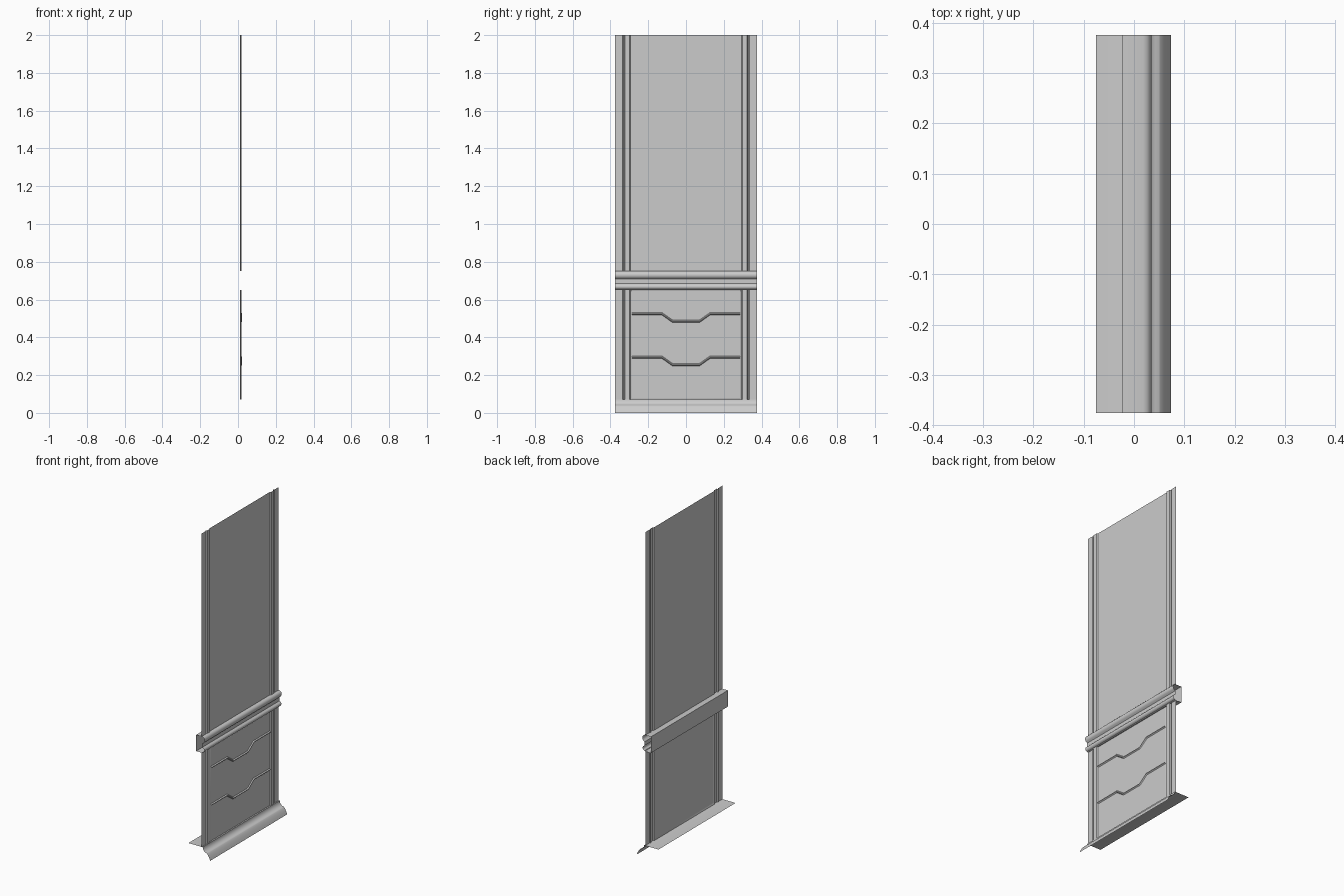
import bpy, bmesh, math

if "Cube" in bpy.data.objects:
    bpy.data.objects.remove(bpy.data.objects["Cube"])


def finish(name, bm, smooth=True):
    me = bpy.data.meshes.new(name)
    bm.to_mesh(me)
    bm.free()
    ob = bpy.data.objects.new(name, me)
    bpy.context.collection.objects.link(ob)
    if smooth:
        bpy.ops.object.select_all(action='DESELECT')
        ob.select_set(True)
        bpy.context.view_layer.objects.active = ob
        bpy.ops.object.shade_smooth_by_angle(angle=math.radians(32))
    return ob


def loft(name, a, b, closed=False):
    """Open sheet of quads between two matching rows of points."""
    bm = bmesh.new()
    va = [bm.verts.new(p) for p in a]
    vb = [bm.verts.new(p) for p in b]
    n = len(a)
    for i in range(n if closed else n - 1):
        j = (i + 1) % n
        bm.faces.new((va[i], vb[i], vb[j], va[j]))
    return finish(name, bm)


def run_y(name, prof, closed=False):
    """(x, z) profile running across the full width."""
    return loft(name, [(x, -W, z) for x, z in prof], [(x, W, z) for x, z in prof], closed)


def run_z(name, prof, z0, z1):
    """(x, y) profile running upward."""
    return loft(name, [(x, y, z1) for x, y in prof], [(x, y, z0) for x, y in prof])


def arc(cx, cz, rx, rz, a0, a1, n=6):
    return [(cx + rx * math.cos(math.radians(a0 + (a1 - a0) * i / n)),
             cz + rz * math.sin(math.radians(a0 + (a1 - a0) * i / n))) for i in range(n + 1)]


W = 0.375
BASE_TOP, RAIL_BOTTOM, RAIL_TOP, TOP = 0.07, 0.65, 0.75, 2.0

# Skirting: flat back flap, cove, and flared lower board
run_y("skirting", [(-0.075, 0.07), (0.02, 0.07)]
      + arc(0.052, 0.071, 0.030, 0.031, 180, 265)
      + [(0.052, 0.038), (0.058, 0.030), (0.066, 0.016), (0.073, 0.0)])

# Middle rail: hollow open-ended box with two rounded mouldings
run_y("middle_rail", [(-0.023, RAIL_BOTTOM), (-0.023, RAIL_TOP)]
      + arc(0.018, 0.73, 0.017, 0.02, 90, -75)
      + [(0.020, 0.708), (0.020, 0.685)]
      + arc(0.020, 0.668, 0.013, 0.014, 75, -90)
      + [(0.018, RAIL_BOTTOM)], closed=True)

# Side posts with a vertical moulding, mirrored left and right
post = [(0.015, 0.375), (0.015, 0.335), (0.010, 0.331), (0.010, 0.328),
        (0.018, 0.324), (0.018, 0.298), (0.012, 0.293)]
for tag, z0, z1 in (("lower", BASE_TOP, RAIL_BOTTOM), ("upper", RAIL_TOP, TOP)):
    run_z(tag + "_post_right", list(reversed(post)), z0, z1)
    run_z(tag + "_post_left", [(x, -y) for x, y in post], z0, z1)

# Upper wall panel
run_z("upper_panel", [(0.012, -0.293), (0.012, 0.293)], RAIL_TOP, TOP)


# Lower wall panel with a bevelled border
def rect(x, y, z0, z1):
    return [(x, -y, z0), (x, y, z0), (x, y, z1), (x, -y, z1)]


loft("lower_panel_border", rect(0.015, 0.287, 0.079, 0.644),
     rect(0.012, 0.293, BASE_TOP, RAIL_BOTTOM), closed=True)
bm = bmesh.new()
bm.faces.new([bm.verts.new(p) for p in rect(0.015, 0.287, 0.079, 0.644)])
finish("lower_panel", bm, False)

# Dipped ridges across the lower panel
half = [(0.287, 0.0), (0.128, 0.0), (0.071, -0.04)]
path = [(-y, z) for y, z in half] + [(y, z) for y, z in reversed(half)]
for n, top in enumerate((0.532, 0.302)):
    bm = bmesh.new()
    rows = []
    for x, dz in ((0.015, 0.0), (0.021, -0.005), (0.021, -0.009), (0.015, -0.014)):
        rows.append([bm.verts.new((x, y, top + z + dz)) for y, z in path])
    for r, s in zip(rows, rows[1:]):
        for i in range(len(path) - 1):
            bm.faces.new((r[i], s[i], s[i + 1], r[i + 1]))
    finish("dipped_ridge_%d" % (n + 1), bm, False)
